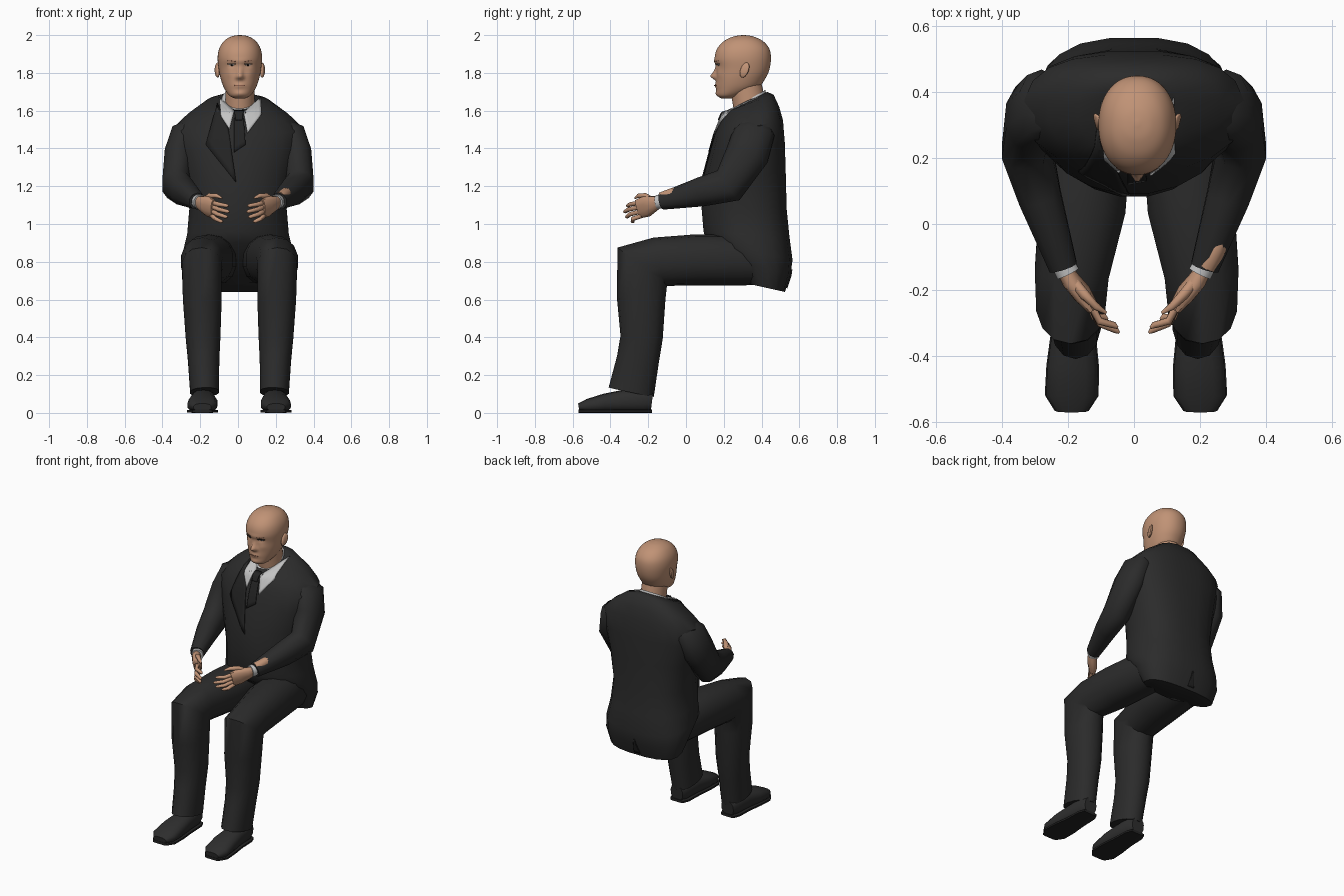
import bpy, bmesh, math
from mathutils import Vector
from mathutils.bvhtree import BVHTree

cube = bpy.data.objects.get("Cube")
if cube:
    bpy.data.objects.remove(cube)


def material(name, r, g, b):
    m = bpy.data.materials.new(name)
    m.use_nodes = True
    m.diffuse_color = (r, g, b, 1)
    shader = m.node_tree.nodes["Principled BSDF"]
    shader.inputs["Base Color"].default_value = (r, g, b, 1)
    shader.inputs["Roughness"].default_value = 0.8
    return m


SUIT = material("charcoal_cloth", .024, .024, .024)
DARK = material("black_cloth", .017, .017, .017)
LEATHER = material("shoe_leather", .027, .027, .027)
SKIN = material("skin", .53, .29, .18)
SHIRT = material("shirt_grey", .55, .55, .55)
LIP = material("lip_brown", .25, .11, .07)
EYE = material("eye_black", .02, .015, .012)
CX = .01  # small sideways offset of the head


def finish(name, bm, mat, angle=50):
    bmesh.ops.recalc_face_normals(bm, faces=bm.faces)
    mesh = bpy.data.meshes.new(name)
    bm.to_mesh(mesh)
    bm.free()
    mesh.materials.append(mat)
    obj = bpy.data.objects.new(name, mesh)
    bpy.context.collection.objects.link(obj)
    bpy.ops.object.select_all(action='DESELECT')
    obj.select_set(True)
    bpy.context.view_layer.objects.active = obj
    bpy.ops.object.shade_smooth_by_angle(angle=math.radians(angle))
    return obj


def oval(c, u, v, sides, power):
    """Superellipse ring around c with half axes u and v."""
    out = []
    for i in range(sides):
        t = 2 * math.pi * (i + .5) / sides
        co, si = math.cos(t), math.sin(t)
        out.append(c + u * math.copysign(abs(co) ** (2 / power), co)
                   + v * math.copysign(abs(si) ** (2 / power), si))
    return out


def skin_rings(name, rings, mat, angle=50):
    bm = bmesh.new()
    loops = [[bm.verts.new(p) for p in r] for r in rings]
    n = len(loops[0])
    for a, b in zip(loops, loops[1:]):
        for i in range(n):
            bm.faces.new((a[i], a[(i + 1) % n], b[(i + 1) % n], b[i]))
    bm.faces.new(loops[0])
    bm.faces.new(loops[-1])
    return finish(name, bm, mat, angle)


def tube(name, path, mat, sides=12, power=2.2, s=1, dx=0):
    """Limb through (x, y, z, half width, half depth) sections."""
    pts = [Vector((s * p[0] + dx, p[1], p[2])) for p in path]
    rings = []
    for i, p in enumerate(path):
        t = Vector()
        if i:
            t += (pts[i] - pts[i - 1]).normalized()
        if i < len(pts) - 1:
            t += (pts[i + 1] - pts[i]).normalized()
        t.normalize()
        u = (Vector((1, 0, 0)) - t * t.x).normalized()
        rings.append(oval(pts[i], u * p[3], t.cross(u) * p[4], sides, power))
    return skin_rings(name, rings, mat)


def body(name, sections, mat, back_power, front_power, sides=20):
    """Tilted rings from (front y, front z, back y, back z, half width)."""
    rings = []
    for yf, zf, yb, zb, w in sections:
        c = Vector((0, (yf + yb) / 2, (zf + zb) / 2))
        u, v = Vector((w, 0, 0)), Vector((0, (yb - yf) / 2, (zb - zf) / 2))
        half = sides // 2
        rings.append(oval(c, u, v, sides, back_power)[:half]
                     + oval(c, u, v, sides, front_power)[half:])
    return skin_rings(name, rings, mat)


def plate(name, target, corners, mat, back=False, lift=.005):
    """Thin four-cornered patch (x, z) laid onto a surface."""
    tree = BVHTree.FromPolygons([v.co for v in target.data.vertices],
                                [p.vertices for p in target.data.polygons])
    d = 1 if not back else -1
    bm = bmesh.new()
    bm.faces.new([bm.verts.new((x, 0, z)) for x, z in corners])
    bmesh.ops.subdivide_edges(bm, edges=bm.edges, cuts=5, use_grid_fill=True)
    for v in bm.verts:
        hit = tree.ray_cast(Vector((v.co.x, -d, v.co.z)), Vector((0, d, 0)))[0]
        if hit is None:
            hit = tree.find_nearest(Vector((v.co.x, .25, v.co.z)))[0]
        v.co = hit + Vector((0, -d * lift, 0))
    obj = finish(name, bm, mat)
    mod = obj.modifiers.new("thickness", 'SOLIDIFY')
    mod.thickness = .006
    mod.offset = 0
    return obj


# Jacket: sloping shoulders, square back, pointed front, long tail
jacket = body("jacket", [
    (.235, 1.60, .43, 1.70, .095), (.20, 1.59, .465, 1.685, .17),
    (.175, 1.53, .495, 1.62, .265), (.15, 1.47, .515, 1.55, .335),
    (.125, 1.38, .525, 1.43, .325), (.09, 1.25, .53, 1.27, .29),
    (.08, 1.08, .535, 1.08, .26), (.09, .96, .55, .93, .272),
    (.11, .90, .566, .81, .293), (.22, .82, .555, .73, .285),
    (.30, .69, .525, .64, .25)], SUIT, 2.7, 2)
plate("back_vent", jacket, [(-.03, .66), (.015, .66), (0, .76), (-.005, .76)], DARK, True, .003)
plate("right_lapel", jacket, [(-.11, 1.64), (-.17, 1.42), (-.01, 1.22), (-.05, 1.50)], DARK)

# Shirt collar and tie
body("shirt_collar", [(.225, 1.565, .43, 1.68, .10), (.25, 1.61, .42, 1.71, .086)], SHIRT, 2.4, 2.4)
plate("right_collar_leaf", jacket, [(-.10, 1.67), (-.02, 1.60), (-.045, 1.50), (-.09, 1.57)], SHIRT, lift=.008)
plate("left_collar_leaf", jacket, [(.12, 1.67), (.03, 1.59), (.05, 1.48), (.125, 1.58)], SHIRT, lift=.008)
plate("tie_knot", jacket, [(-.02, 1.60), (.03, 1.60), (.022, 1.55), (-.012, 1.55)], DARK, lift=.014)
plate("tie_blade", jacket, [(-.02, 1.56), (.03, 1.56), (.04, 1.42), (-.02, 1.38)], DARK, lift=.007)

# Neck and head
tube("neck", [(CX, .345, 1.55, .08, .085), (CX, .335, 1.64, .078, .088),
              (CX, .31, 1.76, .078, .085)], SKIN, 20, 2)
profile = [(1.664, .19, .24, .025), (1.68, .166, .29, .056), (1.72, .16, .38, .084),
           (1.77, .159, .42, .102), (1.82, .16, .442, .112), (1.88, .152, .45, .118),
           (1.93, .166, .44, .109), (1.97, .203, .405, .083), (1.993, .253, .355, .045),
           (2.0, .298, .312, .006)]
# Face relief: x, z, spread x, spread z, push forward
relief = [(0, 1.782, .015, .016, .030), (0, 1.805, .012, .024, .016),
          (0, 1.862, .06, .012, .005), (0, 1.732, .028, .012, .007),
          (0, 1.69, .028, .012, .006)]
for s in (-1, 1):
    relief += [(s * .042, 1.842, .02, .012, -.009), (s * .016, 1.775, .008, .009, .008),
               (s * .055, 1.795, .02, .02, .004)]
rings = []
STEPS = 6
for i in range(len(profile) - 1):
    q = [profile[max(0, min(len(profile) - 1, i + k))] for k in (-1, 0, 1, 2)]
    for j in range(STEPS + (i == len(profile) - 2)):
        t = j / STEPS
        z, yf, yb, w = (b + .5 * t * (c - a + t * (2 * a - 5 * b + 4 * c - d + t * (3 * (b - c) + d - a)))
                        for a, b, c, d in zip(*q))
        ring = oval(Vector((CX, (yf + yb) / 2, z)), Vector((w, 0, 0)),
                    Vector((0, (yb - yf) / 2, 0)), 72, 2.15)
        for p in ring:
            if p.y < (yf + yb) / 2:
                p.y -= sum(push * math.exp(-((p.x - CX - x) / sx) ** 2 - ((z - zz) / sz) ** 2)
                           for x, zz, sx, sz, push in relief)
        rings.append(ring)
head = skin_rings("head", rings, SKIN, 80)


def face_plate(name, x, z, w, h, mat, lift=.002, slope=0):
    plate(name, head, [(CX + x - w, z - h - slope), (CX + x + w, z - h + slope),
                       (CX + x + w, z + h + slope), (CX + x - w, z + h - slope)], mat, lift=lift)


face_plate("mouth", 0, 1.733, .027, .002, LIP, .001)
for s, side in ((-1, "right"), (1, "left")):
    face_plate(side + "_eye_white", s * .043, 1.842, .013, .003, SHIRT, 0)
    face_plate(side + "_iris", s * .043, 1.842, .005, .004, EYE, .001)
    face_plate(side + "_lashes", s * .045, 1.848, .021, .002, EYE, .001)
    face_plate(side + "_brow", s * .043, 1.863, .020, .0015, LIP, -.001, s * .002)
    # Ears
    bm = bmesh.new()
    bmesh.ops.create_uvsphere(bm, u_segments=14, v_segments=10, radius=1)
    for v in bm.verts:
        v.co = Vector((CX + s * .117 + v.co.x * .012 + s * max(v.co.y, 0) * .012,
                       .31 + v.co.y * .023 + v.co.z * .011, 1.815 + v.co.z * .04))
    finish(side + "_ear", bm, SKIN)

    # Sleeve, cuff and hand
    tube(side + "_sleeve", [(.255, .36, 1.53, .035, .08), (.28, .36, 1.485, .075, .11),
                            (.312, .325, 1.37, .08, .115), (.325, .225, 1.205, .08, .098),
                            (.285, .08, 1.17, .068, .078), (.215, -.13, 1.12, .045, .045)],
         SUIT, 10, s=s)
    tube(side + "_cuff", [(.22, -.11, 1.122, .036, .037), (.2, -.15, 1.117, .037, .038)],
         SHIRT, s=s)
    tube(side + "_palm", [(.215, -.13, 1.12, .024, .027), (.192, -.17, 1.108, .028, .042),
                          (.158, -.21, 1.093, .028, .057), (.128, -.25, 1.08, .019, .052)],
         SKIN, s=s)
    fingers = [("index", 1.114, .05, -.315, 1.095), ("middle", 1.091, .045, -.33, 1.064),
               ("ring", 1.067, .055, -.32, 1.036), ("little", 1.043, .08, -.29, 1.012)]
    for label, z, x, y, tip in fingers:
        tube(side + "_" + label + "_finger",
             [(.137, -.235, z, .012, .013), ((.13 + x) / 2 + .015, y / 2 - .137, (z + tip) / 2, .012, .012),
              (x + .01, y + .008, tip + .002, .01, .01), (x, y, tip, .004, .004)], SKIN, 8, 2, s)
    tube(side + "_thumb", [(.18, -.18, 1.125, .018, .018), (.15, -.215, 1.148, .016, .016),
                           (.115, -.25, 1.15, .012, .012), (.085, -.27, 1.137, .005, .005)],
         SKIN, 8, 2, s)

    # Trouser leg
    tube(side + "_trouser_leg", [
        (.12, .46, .79, .11, .11), (.14, .32, .81, .13, .135), (.165, .05, .81, .135, .135),
        (.197, -.15, .80, .115, .13), (.20, -.232, .775, .107, .165), (.197, -.237, .60, .105, .128),
        (.193, -.235, .40, .094, .112), (.19, -.255, .28, .085, .112),
        (.185, -.29, .11, .078, .122)], SUIT, 14, 2.2, s, .008)

    # Shoe with flat sole
    shoe = [(.19, -.18, .06, .045, .05), (.19, -.22, .065, .062, .062),
            (.19, -.33, .062, .066, .06), (.192, -.43, .052, .078, .05),
            (.195, -.52, .038, .08, .036), (.195, -.568, .03, .048, .02)]
    tube(side + "_shoe", shoe, LEATHER, 14, 2.5, s, .006)
    tube(side + "_sole", [(x, y, .009, a + .005, .009) for x, y, z, a, b in shoe],
         DARK, 8, 4, s, .006)

# Bare forearm where the left sleeve is pushed open
tube("left_bare_forearm", [(.268, -.045, 1.165, .018, .025), (.252, -.07, 1.16, .03, .032),
                           (.222, -.125, 1.136, .03, .035)], SKIN)
